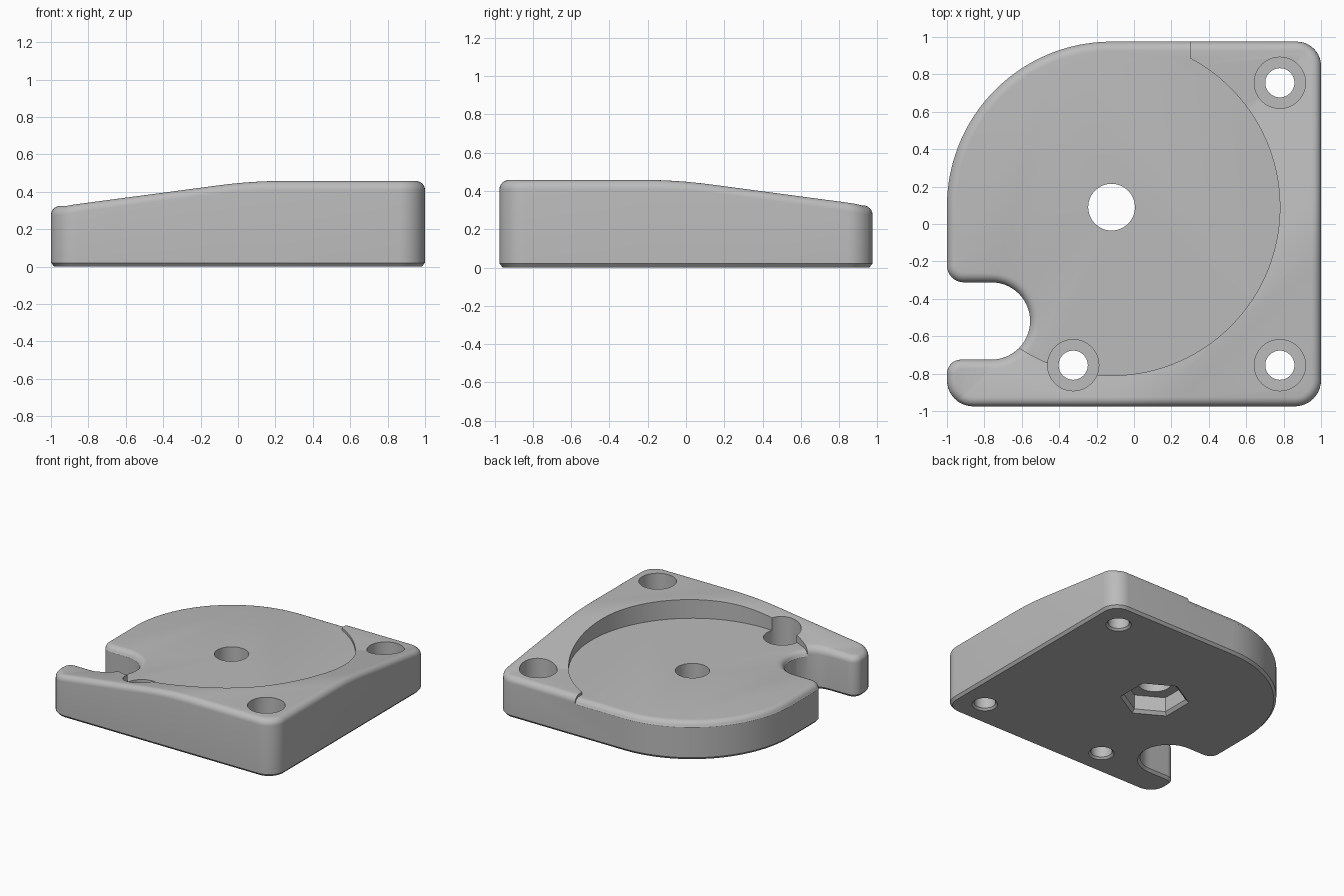
import bpy, bmesh, math
from mathutils import Vector

if "Cube" in bpy.data.objects:
    bpy.data.objects.remove(bpy.data.objects["Cube"])

CX, CY = -0.12, 0.09        # disc centre
FLOOR, TOP, LOW = 0.305, 0.458, 0.325
R = 0.05                    # edge rounding


def arc(cx, cy, r, a0, a1, n):
    return [(cx + r * math.cos(math.radians(a0 + (a1 - a0) * i / n)),
             cy + r * math.sin(math.radians(a0 + (a1 - a0) * i / n))) for i in range(n + 1)]


def offset(pts, d):
    # move a counter-clockwise loop inward by d
    out = []
    for i, p in enumerate(pts):
        a, b, c = Vector(pts[i - 1]), Vector(p), Vector(pts[(i + 1) % len(pts)])
        n0, n1 = (b - a).normalized(), (c - b).normalized()
        n = Vector((-n0.y - n1.y, n0.x + n1.x)).normalized()
        k = max(0.5, n.dot(Vector((-n0.y, n0.x))))
        out.append(tuple(b + n * d / k))
    return out


def loft(name, loops):
    # closed solid through stacked loops given as (points, z), bottom to top
    bm = bmesh.new()
    rings = [[bm.verts.new((x, y, z)) for x, y in pts] for pts, z in loops]
    n = len(rings[0])
    for lo, hi in zip(rings, rings[1:]):
        for i in range(n):
            j = (i + 1) % n
            bm.faces.new((lo[i], lo[j], hi[j], hi[i]))
    bm.faces.new(rings[0][::-1])
    bm.faces.new(rings[-1])
    me = bpy.data.meshes.new(name)
    bm.to_mesh(me)
    bm.free()
    ob = bpy.data.objects.new(name, me)
    bpy.context.collection.objects.link(ob)
    return ob


def cut(ob, tool):
    m = ob.modifiers.new("cut", 'BOOLEAN')
    m.operation, m.solver, m.object = 'DIFFERENCE', 'EXACT', tool
    bpy.context.view_layer.objects.active = ob
    bpy.ops.object.modifier_apply(modifier=m.name)
    bpy.data.objects.remove(tool, do_unlink=True)


def circle(x, y, r, n=48):
    return arc(x, y, r, 0, 360, n)[:-1]


def height(t):
    # low shelf, ramp, soft crest, high shelf along the diagonal
    s = TOP - LOW
    if t <= 0:
        return LOW
    if t >= 1.18:
        return TOP
    z = LOW + s * t
    return z - s * (t - 0.82) ** 2 / 0.72 if t > 0.82 else z


# Plate outline: rounded corners, big back-left arc, slot on the left
outline = (arc(-0.86, -0.835, 0.14, 180, 270, 10) + arc(0.86, -0.835, 0.14, 270, 360, 10)
           + arc(0.87, 0.845, 0.13, 0, 90, 10) + arc(CX, CY + 0.005, 0.88, 90, 180, 40)
           + arc(-0.91, -0.222, 0.09, 180, 270, 8) + arc(-0.762, -0.5185, 0.2065, 90, -90, 28)
           + arc(-0.925, -0.80, 0.075, 90, 180, 8))


def rounded(top, angles):
    return [(offset(outline, R * (1 - math.cos(math.radians(a)))),
             top - R + R * math.sin(math.radians(a))) for a in angles]


# Plate body with chamfered bottom and rounded top
plate = loft("base_plate", [(offset(outline, 0.018), 0), (outline, 0.02)]
             + rounded(1, range(0, 91, 15)))
bm = bmesh.new()
bm.from_mesh(plate.data)
for t in [0] + [0.82 + 0.045 * i for i in range(9)]:
    bmesh.ops.bisect_plane(bm, geom=bm.verts[:] + bm.edges[:] + bm.faces[:], dist=1e-5,
                           plane_co=(t, 0, 0), plane_no=(1, -1, 0))
for v in bm.verts:
    if v.co.z > 0.5:
        v.co.z += height(v.co.x - v.co.y) - 1
bm.to_mesh(plate.data)
bm.free()

# Disc pocket, open toward the back left, its floor keeping a rounded rim
a0 = math.degrees(math.acos((0.3 - CX) / 0.9))
pocket_pts = ([(-1.3, -0.545), ] + arc(CX, CY, 0.9, -135, a0, 80) + [(0.3, 1.3), (-1.3, 1.3)])
pocket = loft("pocket_cutter", [(pocket_pts, 0.2), (pocket_pts, 0.8)])
wide = offset(outline, -0.03)
floor = loft("floor_shape", [(wide, 0.1), (wide, 0.23)] + rounded(FLOOR, range(10, 91, 16)))
cut(pocket, floor)
cut(plate, pocket)

# Three counterbored screw holes
for x, y in ((0.78, 0.755), (0.78, -0.755), (-0.325, -0.755)):
    cut(plate, loft("screw_cutter", [(circle(x, y, r), z) for r, z in (
        (0.103, -0.01), (0.078, 0.015), (0.078, 0.15), (0.137, 0.15), (0.137, 0.8))]))

# Centre bore with a chamfered hexagonal nut recess below
cut(plate, loft("bore_cutter", [(circle(CX, CY, 0.125), z) for z in (-0.1, 0.8)]))
cut(plate, loft("hex_cutter", [(arc(CX, CY, r, 30, 390, 6)[:-1], z) for r, z in (
    (0.262, -0.01), (0.228, 0.024), (0.228, 0.14))]))

mat = bpy.data.materials.new("grey")
mat.diffuse_color = (0.5, 0.5, 0.5, 1)
mat.use_nodes = True
mat.node_tree.nodes["Principled BSDF"].inputs["Base Color"].default_value = mat.diffuse_color
plate.data.materials.clear()
plate.data.materials.append(mat)
for p in plate.data.polygons:
    p.material_index = 0

bpy.ops.object.select_all(action='DESELECT')
plate.select_set(True)
bpy.context.view_layer.objects.active = plate
bpy.ops.object.shade_smooth_by_angle(angle=math.radians(30))
